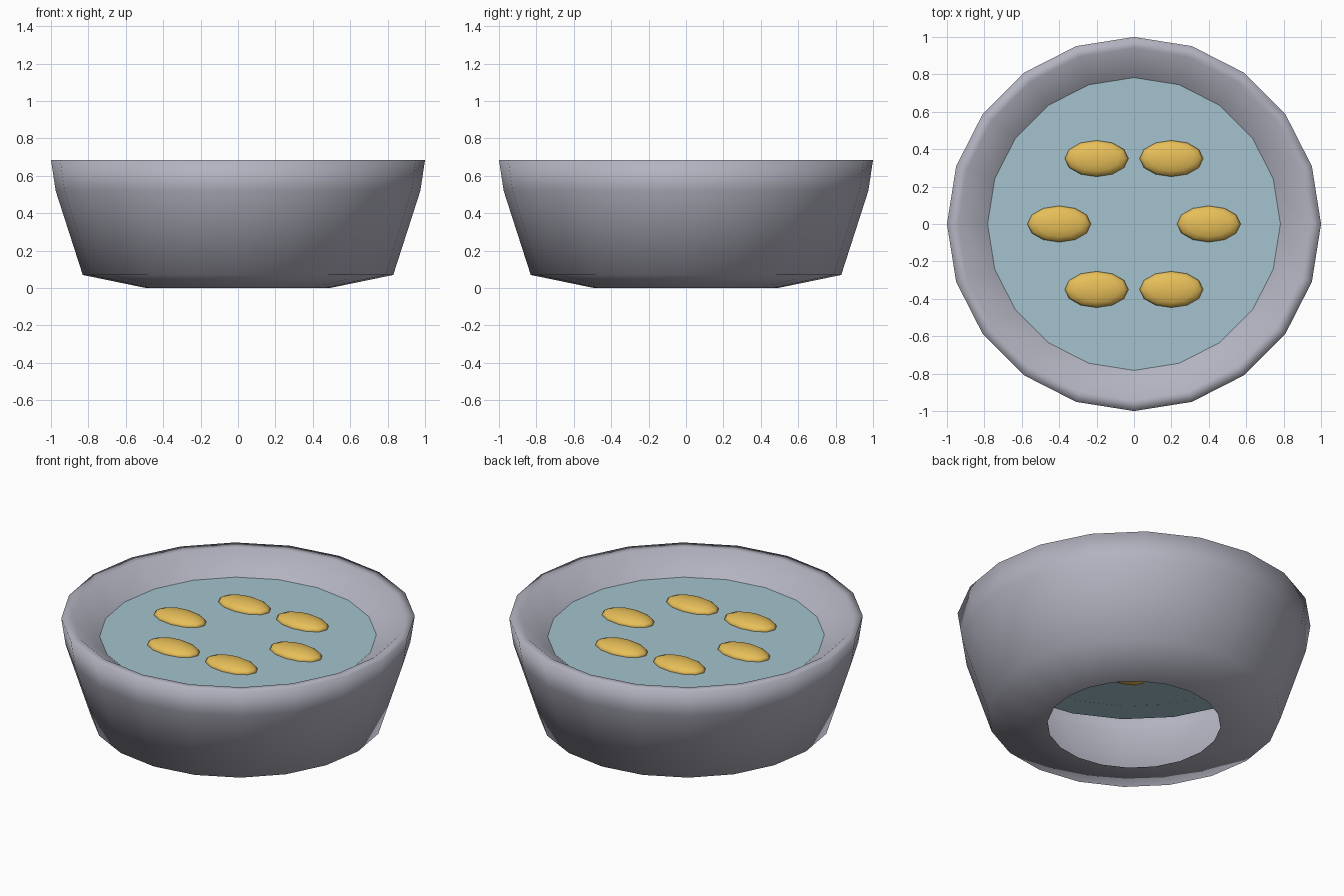
import bpy, bmesh, math
from mathutils import Matrix, Vector

if "Cube" in bpy.data.objects:
    bpy.data.objects.remove(bpy.data.objects["Cube"], do_unlink=True)

SIDES = 20
WATER_Z = 0.57


def make_material(name, rgb):
    mat = bpy.data.materials.new(name)
    mat.use_nodes = True
    mat.diffuse_color = (*rgb, 1)
    node = mat.node_tree.nodes["Principled BSDF"]
    node.inputs["Base Color"].default_value = (*rgb, 1)
    node.inputs["Roughness"].default_value = 0.8
    return mat


def make_object(name, bm, mat, smooth):
    for face in bm.faces:
        face.smooth = smooth
    mesh = bpy.data.meshes.new(name)
    bm.to_mesh(mesh)
    bm.free()
    mesh.materials.append(mat)
    obj = bpy.data.objects.new(name, mesh)
    bpy.context.collection.objects.link(obj)
    return obj


stone = make_material("lavender grey", (0.45, 0.45, 0.53))
blue = make_material("pale blue", (0.37, 0.54, 0.61))
gold = make_material("gold", (0.80, 0.52, 0.10))

# Bowl: open-bottomed turned shell with a narrow rim and an inward lip
profile = [(0.49, 0), (0.83, 0.07), (0.975, 0.52), (1, 0.685),
           (0.94, 0.685), (0.78, WATER_Z - 0.002)]
bm = bmesh.new()
rings = []
for r, z in profile:
    angles = [math.tau * i / SIDES for i in range(SIDES)]
    rings.append([bm.verts.new((r * math.cos(a), r * math.sin(a), z)) for a in angles])
for low, high in zip(rings, rings[1:]):
    for i in range(SIDES):
        j = (i + 1) % SIDES
        bm.faces.new((low[i], low[j], high[j], high[i]))
make_object("bowl", bm, stone, True)

# Liquid: flat disc tucked under the lip
bm = bmesh.new()
bmesh.ops.create_circle(bm, cap_ends=True, segments=SIDES, radius=0.93,
                        matrix=Matrix.Translation((0, 0, WATER_Z)))
make_object("liquid_surface", bm, blue, False)

# Floating pieces: flattened ellipsoids in a hexagon
spots = [(sx * x, sy * y) for x, y in ((0.4, 0), (0.2, 0.35))
         for sx in (-1, 1) for sy in ((-1, 1) if y else (1,))]
for n, (x, y) in enumerate(spots, 1):
    bm = bmesh.new()
    bmesh.ops.create_uvsphere(bm, u_segments=12, v_segments=8, radius=1)
    bmesh.ops.scale(bm, vec=Vector((0.17, 0.097, 0.04)), verts=bm.verts)
    piece = make_object(f"floating_piece_{n}", bm, gold, True)
    piece.location = (x, y, WATER_Z)
